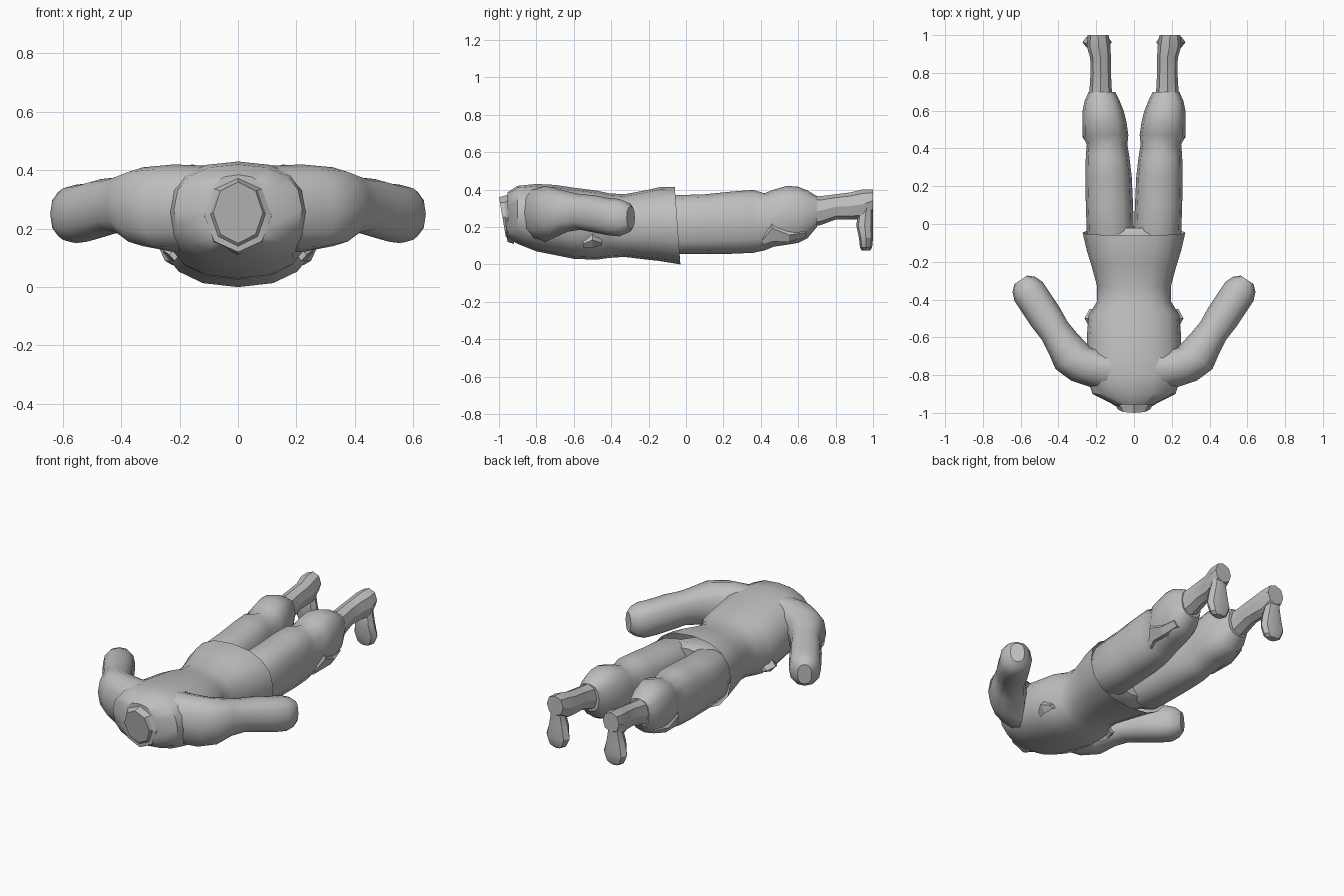
import bpy, bmesh, math
from mathutils import Vector

cube = bpy.data.objects.get("Cube")
if cube:
    bpy.data.objects.remove(cube, do_unlink=True)

grey = bpy.data.materials.new("plain_grey")
grey.use_nodes = True
GREY = (0.52, 0.52, 0.52, 1)
grey.diffuse_color = GREY
grey.node_tree.nodes["Principled BSDF"].inputs["Base Color"].default_value = GREY


def loft(name, rings, n=12, power=0.85, caps=(True, True), side=1, sharp=40):
    """Skin rounded rings, each given as (centre, half axis u, half axis v)."""
    bm = bmesh.new()
    loops = []
    for c, u, v in rings:
        loop = []
        for i in range(n):
            a = math.tau * i / n
            cu = math.copysign(abs(math.cos(a)) ** power, math.cos(a))
            cv = math.copysign(abs(math.sin(a)) ** power, math.sin(a))
            p = Vector(c) + Vector(u) * cu + Vector(v) * cv
            loop.append(bm.verts.new((p.x * side, p.y, p.z)))
        loops.append(loop)
    for a, b in zip(loops, loops[1:]):
        for i in range(n):
            j = (i + 1) % n
            bm.faces.new((a[i], a[j], b[j], b[i]))
    if caps[0]:
        bm.faces.new(loops[0])
    if caps[1]:
        bm.faces.new(loops[-1])
    bmesh.ops.recalc_face_normals(bm, faces=bm.faces)
    me = bpy.data.meshes.new(name)
    bm.to_mesh(me)
    bm.free()
    me.materials.append(grey)
    ob = bpy.data.objects.new(name, me)
    bpy.context.collection.objects.link(ob)
    bpy.ops.object.select_all(action='DESELECT')
    ob.select_set(True)
    bpy.context.view_layer.objects.active = ob
    bpy.ops.object.shade_smooth_by_angle(angle=math.radians(sharp))
    return ob


def box_ring(y, x0, x1, z0, z1, slant=0):
    """Ring across the y axis from its extents; slant moves its top along y."""
    return (((x0 + x1) / 2, y, (z0 + z1) / 2),
            ((x1 - x0) / 2, 0, 0), (0, slant, (z1 - z0) / 2))


# Shirt body, open at the flared hem
body = [(-.955, .11, .14, .385, 0), (-.9, .22, .11, .42, 0),
        (-.8, .25, .07, .43, 0), (-.7, .25, .05, .425, 0),
        (-.6, .25, .03, .41, 0), (-.48, .24, .025, .395, 0),
        (-.41, .195, .035, .38, 0), (-.33, .195, .04, .375, 0),
        (-.22, .225, .027, .395, 0), (-.14, .25, .018, .413, 0),
        (-.045, .272, 0, .415, -.015)]
loft("shirt_body", [box_ring(y, -w, w, lo, hi, s) for y, w, lo, hi, s in body],
     n=16, caps=(True, False))

# Neck stump with a slanted flat end
loft("neck", [box_ring(-.92, -.12, .12, .11, .38), box_ring(-.955, -.115, .115, .12, .372),
              box_ring(-.965, -.095, .095, .14, .365, -.01),
              box_ring(-.982, -.085, .085, .15, .36, -.018)], n=8, power=1, sharp=25)

# Hips joining both legs under the hem
loft("hips", [box_ring(-.2, -.19, .19, .07, .34), box_ring(-.06, -.245, .245, .055, .37),
              box_ring(-.02, -.2, .2, .08, .35)], n=16)

along = Vector((.55, .83, 0)).normalized()
across = Vector((.83, -.55, 0)).normalized()
base = Vector((.552, -.366, 0))

for side, tag in ((1, "left"), (-1, "right")):
    # Arm: shoulder, elbow, rounded stump
    arm = [((.1, -.76, .27), (.05, -.13, 0), (0, 0, .145)),
           ((.22, -.755, .27), across * .135, (0, 0, .15))]
    for s, w, lo, hi in ((-.41, .108, .14, .41), (-.32, .092, .175, .39),
                         (-.24, .083, .185, .375), (-.15, .09, .17, .37),
                         (-.06, .09, .155, .355), (.01, .09, .15, .35),
                         (.055, .073, .165, .335), (.085, .04, .19, .31)):
        arm.append((base + along * s + Vector((0, 0, (lo + hi) / 2)),
                    across * w, (0, 0, (hi - lo) / 2)))
    loft(tag + "_arm", arm, side=side)

    # Torn flap on the side of the chest
    loft(tag + "_chest_flap", [box_ring(-.55, .2, .235, .09, .13),
                               box_ring(-.5, .19, .262, .09, .17),
                               box_ring(-.45, .19, .235, .1, .13)],
         n=4, power=1, side=side, sharp=10)

    # Trouser leg with bunched knee
    leg = [(-.1, 0, .23, .07, .35), (-.05, 0, .25, .055, .37), (.1, .005, .255, .055, .375),
           (.25, .012, .258, .057, .39), (.36, .025, .255, .062, .398),
           (.42, .035, .25, .075, .38), (.47, .03, .272, .095, .4),
           (.54, .04, .272, .105, .42), (.6, .055, .272, .115, .415),
           (.65, .075, .262, .14, .395), (.7, .1, .24, .2, .365)]
    loft(tag + "_trouser_leg", [box_ring(*r) for r in leg], side=side, power=.8)

    # Faceted fold on the outer side of the knee
    loft(tag + "_knee_fold", [box_ring(.41, .18, .24, .1, .16), box_ring(.46, .17, .272, .11, .28),
                              box_ring(.55, .17, .272, .115, .2), box_ring(.64, .15, .25, .14, .2)],
         n=6, power=1, side=side, sharp=10)

    # Thin shin running to the heel
    shin = [(.66, .11, .24, .2, .365), (.72, .118, .235, .21, .365),
            (.8, .122, .23, .24, .375), (.88, .122, .232, .24, .385),
            (.94, .125, .25, .24, .4), (1, .135, .245, .28, .4)]
    loft(tag + "_shin", [box_ring(*r) for r in shin], n=8, power=.9, side=side, sharp=30)

    # Foot hanging down from the heel
    foot = [(.34, .045, .95, 1), (.27, .045, .92, 1), (.21, .06, .91, 1),
            (.14, .078, .925, 1), (.09, .055, .93, .995), (.075, .03, .94, .985)]
    loft(tag + "_foot", [((.195, (a + b) / 2, z), (w, 0, 0), (0, (b - a) / 2, 0))
                         for z, w, a, b in foot], n=8, power=.9, side=side, sharp=30)
